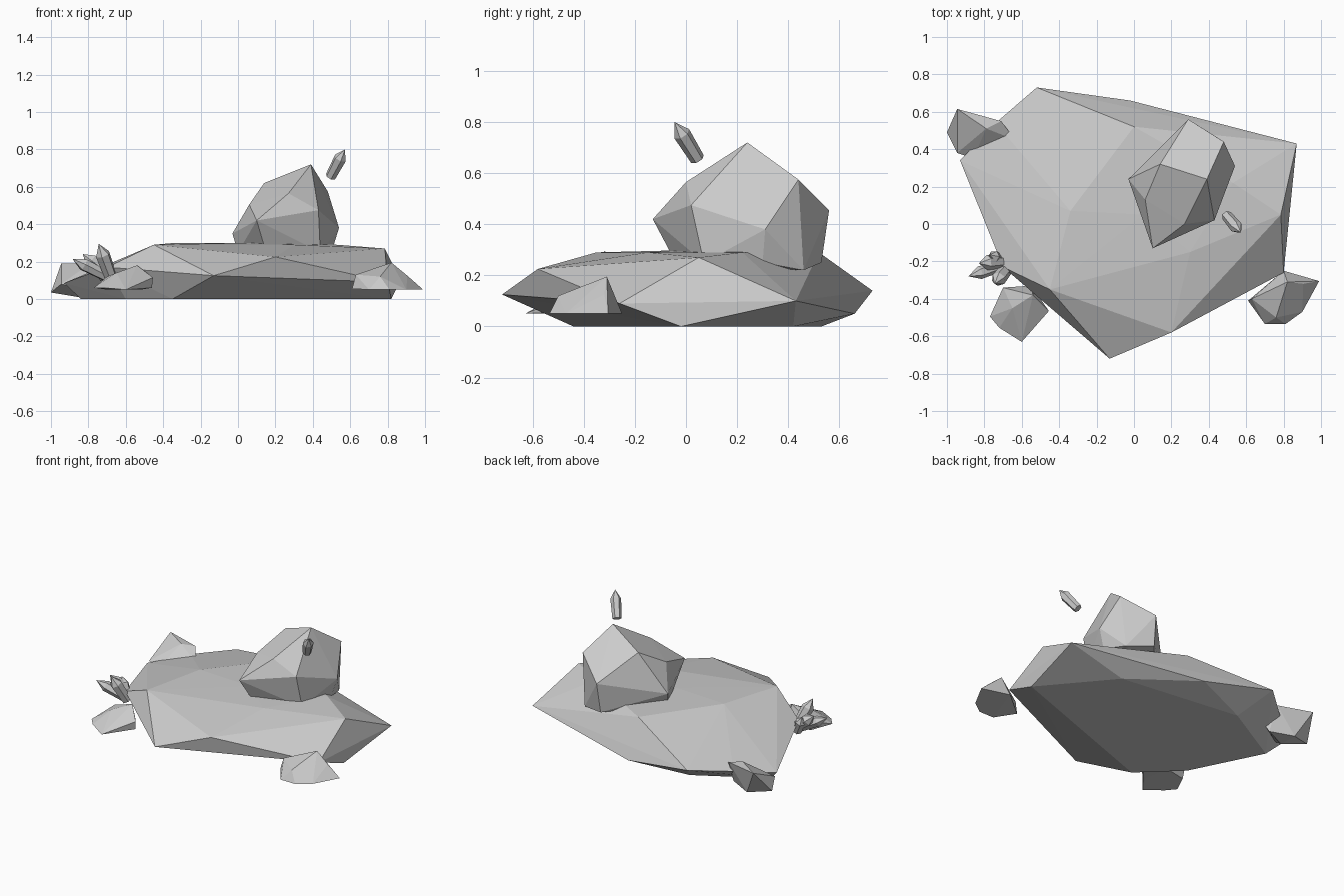
import bpy, bmesh, math
from mathutils import Vector


def hull(name, pts):
    """Faceted stone: convex hull around a few corner points."""
    bm = bmesh.new()
    for p in pts:
        bm.verts.new(p)
    res = bmesh.ops.convex_hull(bm, input=bm.verts[:])
    junk = {v for v in res["geom_interior"] + res["geom_unused"]
            if isinstance(v, bmesh.types.BMVert)}
    bmesh.ops.delete(bm, geom=list(junk), context='VERTS')
    bmesh.ops.recalc_face_normals(bm, faces=bm.faces[:])
    me = bpy.data.meshes.new(name)
    bm.to_mesh(me)
    bm.free()
    ob = bpy.data.objects.new(name, me)
    bpy.context.collection.objects.link(ob)
    return ob


def crystal(name, base, tip, radius, shoulder=0.68):
    """Six-sided prism with a pointed end, running from base to tip."""
    base, tip = Vector(base), Vector(tip)
    axis = tip - base
    rot = axis.to_track_quat('Z', 'Y')
    pts = [tip]
    for t, r in ((0, 0.85 * radius), (shoulder, radius)):
        for i in range(6):
            a = math.tau * i / 6
            pts.append(base + axis * t + rot @ Vector((r * math.cos(a), r * math.sin(a), 0)))
    return hull(name, pts)


# Wide flat slab: top corners, rim, underside
hull("slab", [
    (-.45, -.35, .29), (-.34, .07, .30), (.05, .05, .30), (.30, -.15, .29),
    (0, .52, .29), (.53, .22, .29), (.785, .05, .27), (.20, -.58, .225),
    (-.13, -.72, .125), (.80, -.26, .09), (.87, .43, .10), (-.02, .66, .05),
    (-.52, .73, .14), (-.74, .54, .12), (-.93, .34, .085), (-.70, -.23, .17),
    (-.84, .28, 0), (-.60, -.20, 0), (-.35, -.44, 0), (.82, -.02, 0),
    (.45, .42, 0), (-.40, .53, 0)])

# Boulder resting on the slab
hull("boulder", [
    (.39, .24, .72), (.48, .44, .575), (.29, .56, .455), (.54, .31, .38),
    (.43, .02, .475), (.10, -.13, .42), (-.03, .24, .35), (.14, .32, .62),
    (.27, 0, .565), (.06, .13, .505), (.0, .2, .25), (.15, -.04, .25),
    (.44, .07, .25), (.50, .30, .25), (.45, .46, .22), (.28, .53, .25)])

# Small stones around the rim
hull("left_back_stone", [
    (-.945, .615, .19), (-.71, .55, .18), (-.635, .45, .12), (-.86, .35, .06),
    (-.945, .38, .08), (-1, .49, .035), (-.79, .51, .19), (-.85, .55, .01),
    (-.85, .42, .01), (-.70, .48, .02)])
hull("left_front_stone", [
    (-.70, -.34, .12), (-.77, -.495, .06), (-.72, -.555, .06), (-.60, -.63, .05),
    (-.52, -.51, .05), (-.455, -.465, .115), (-.54, -.38, .18), (-.46, -.46, .06),
    (-.65, -.45, .14), (-.55, -.33, .05), (-.70, -.36, .05)])
hull("right_stone", [
    (.80, -.25, .05), (.99, -.305, .05), (.90, -.47, .05), (.81, -.535, .05),
    (.70, -.535, .05), (.61, -.41, .055), (.63, -.40, .13), (.82, -.31, .195),
    (.905, -.32, .125), (.76, -.50, .12)])

# Crystal cluster on the left rim, and one loose crystal above the boulder
for i, (base, tip, r) in enumerate([
        ((-.68, -.24, .12), (-.745, -.32, .295), .04),
        ((-.70, -.22, .12), (-.885, -.28, .215), .035),
        ((-.69, -.20, .13), (-.83, -.21, .24), .04),
        ((-.71, -.20, .11), (-.77, -.165, .23), .035)]):
    crystal(f"cluster_crystal_{i + 1}", base, tip, r)
crystal("loose_crystal", (.495, .045, .655), (.572, -.045, .80), .034)
